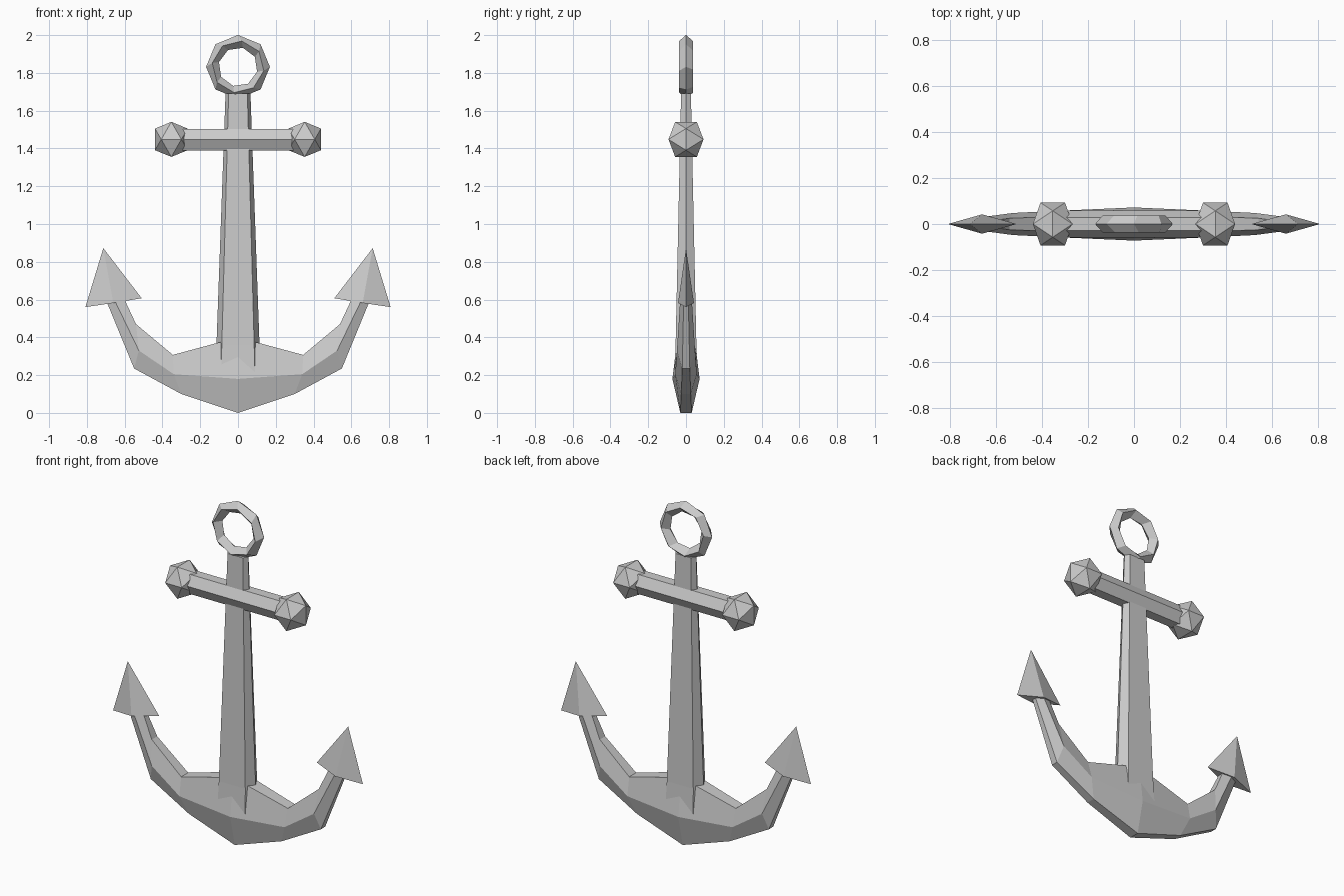
import bpy, bmesh
from math import pi, sin, cos, radians
from mathutils import Matrix

if "Cube" in bpy.data.objects:
    bpy.data.objects.remove(bpy.data.objects["Cube"])


def make_object(name, bm):
    bmesh.ops.recalc_face_normals(bm, faces=bm.faces[:])
    mesh = bpy.data.meshes.new(name)
    bm.to_mesh(mesh)
    bm.free()
    obj = bpy.data.objects.new(name, mesh)
    bpy.context.collection.objects.link(obj)
    return obj


def loft(name, sections, closed=False):
    """Skin a list of equal-sized point rings."""
    bm = bmesh.new()
    rings = [[bm.verts.new(p) for p in s] for s in sections]
    n = len(rings[0])
    pairs = list(zip(rings, rings[1:]))
    if closed:
        pairs.append((rings[-1], rings[0]))
    for a, b in pairs:
        for i in range(n):
            j = (i + 1) % n
            bm.faces.new((a[i], a[j], b[j], b[i]))
    if not closed:
        bm.faces.new(rings[0])
        bm.faces.new(rings[-1])
    return make_object(name, bm)


# Tapered shank with a flattened hexagonal section
def shank_section(z, w, d):
    return [(w, 0, z), (0.75 * w, d, z), (-0.75 * w, d, z),
            (-w, 0, z), (-0.75 * w, -d, z), (0.75 * w, -d, z)]


loft("shank", [shank_section(0.2, 0.12, 0.062), shank_section(0.36, 0.114, 0.055),
               shank_section(1.69, 0.066, 0.026)])

# Curved arms and crown: outer edge, ridge and inner edge (x, z), plus depths
stations = [
    ((0.00, 0.00), (0.00, 0.18), (0.00, 0.40), 0.030, 0.072, 0.045),
    ((0.30, 0.10), (0.34, 0.205), (0.345, 0.307), 0.025, 0.057, 0.032),
    ((0.55, 0.235), (0.525, 0.33), (0.54, 0.47), 0.020, 0.048, 0.025),
    ((0.70, 0.60), (0.66, 0.61), (0.61, 0.62), 0.012, 0.030, 0.015),
]


def arm_section(s, side):
    (ox, oz), (mx, mz), (ix, iz), o, m, i = s
    return [(side * ox, -o, oz), (side * mx, -m, mz), (side * ix, -i, iz),
            (side * ix, i, iz), (side * mx, m, mz), (side * ox, o, oz)]


loft("crown_and_arms", [arm_section(s, -1) for s in reversed(stations)]
     + [arm_section(s, 1) for s in stations[1:]])

# Arrow-shaped flukes and stock end knobs, mirrored left and right
for side, label in ((-1, "left"), (1, "right")):
    bm = bmesh.new()
    tip = bm.verts.new((side * 0.713, 0, 0.872))
    base = [bm.verts.new((side * x, y, z)) for x, y, z in
            ((0.808, 0, 0.56), (0.66, -0.042, 0.582), (0.51, 0, 0.607), (0.66, 0.042, 0.582))]
    for k in range(4):
        bm.faces.new((base[k], base[(k + 1) % 4], tip))
    bm.faces.new(base)
    make_object("fluke_" + label, bm)

    bm = bmesh.new()
    turn = Matrix.Rotation(pi / 2, 4, 'Z') @ Matrix.Rotation(radians(-31.717), 4, 'Y')
    place = Matrix.Translation((side * 0.353, 0, 1.448)) @ Matrix.Diagonal((0.93, 1, 1, 1))
    bmesh.ops.create_icosphere(bm, subdivisions=1, radius=0.109, matrix=place @ turn)
    make_object("stock_knob_" + label, bm)

# Hexagonal cross bar
loft("stock", [[(x, 0.058 * cos(k * pi / 3), 1.447 + 0.066 * sin(k * pi / 3))
                for k in range(6)] for x in (-0.33, 0.33)])

# Faceted ring: outer edge, front edge, inner edge, back edge (inner edge twisted)
ring = []
for k in range(8):
    a = k * pi / 4
    ring.append([(r * sin(a + t), y, 1.832 + r * cos(a + t)) for r, y, t in
                 ((0.169, 0, 0), (0.138, -0.036, 0.15), (0.104, 0, 0.25), (0.138, 0.036, 0.1))])
loft("ring", ring, closed=True)
